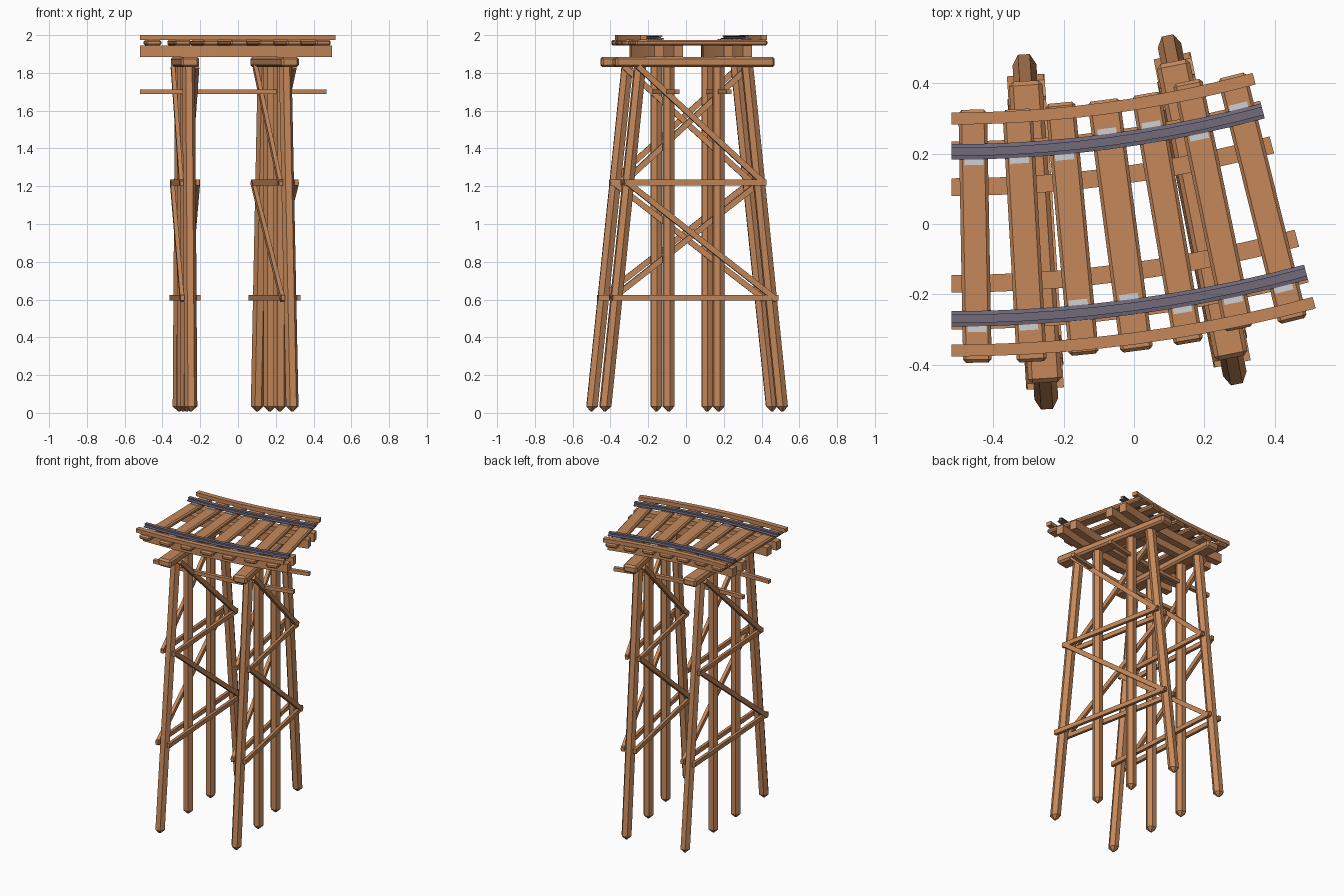
import bpy, bmesh, math, random
from mathutils import Vector, Matrix

if "Cube" in bpy.data.objects:
    bpy.data.objects.remove(bpy.data.objects["Cube"])

random.seed(4)
CX, CY, MID = -0.52, 3.63, 3.66      # curve centre and track centreline radius
SWEEP = math.radians(15)


def material(name, rgb):
    m = bpy.data.materials.new(name)
    m.diffuse_color = (*rgb, 1)
    m.use_nodes = True
    m.node_tree.nodes["Principled BSDF"].inputs["Base Color"].default_value = m.diffuse_color
    return m


WOOD = material("timber brown", (0.56, 0.25, 0.105))
STEEL = material("rail steel", (0.165, 0.145, 0.195))
PLATE = material("pale plate metal", (0.62, 0.63, 0.64))


def frame(angle, radius=MID):
    """Matrix whose x runs along the track and y points to the curve centre."""
    pos = Vector((CX + radius * math.sin(angle), CY - radius * math.cos(angle), 0))
    return Matrix.Translation(pos) @ Matrix.Rotation(angle, 4, 'Z')


def finish(name, bm, mat, matrix=Matrix(), bevel=0):
    bmesh.ops.recalc_face_normals(bm, faces=bm.faces)
    me = bpy.data.meshes.new(name)
    bm.to_mesh(me)
    bm.free()
    me.materials.append(mat)
    ob = bpy.data.objects.new(name, me)
    ob.matrix_world = matrix
    bpy.context.collection.objects.link(ob)
    if bevel:
        mod = ob.modifiers.new("bevel", 'BEVEL')
        mod.width, mod.segments = bevel, 1
    return ob


def loft(bm, rings):
    """Skin closed rings of points and cap both ends."""
    vs = [[bm.verts.new(p) for p in r] for r in rings]
    n = len(vs[0])
    for a, b in zip(vs, vs[1:]):
        for i in range(n):
            bm.faces.new((a[i], a[(i + 1) % n], b[(i + 1) % n], b[i]))
    bm.faces.new(vs[0])
    bm.faces.new(vs[-1])


def box(bm, lo, hi):
    ring = lambda z: [(lo[0], lo[1], z), (hi[0], lo[1], z), (hi[0], hi[1], z), (lo[0], hi[1], z)]
    loft(bm, [ring(lo[2]), ring(hi[2])])


def beam(bm, x, a, b, thick, depth):
    """Board in a plane of constant x, from (y, z) a to (y, z) b."""
    a, b = Vector((x, *a)), Vector((x, *b))
    d = (b - a).normalized()
    side = Vector((depth / 2, 0, 0))
    up = d.cross(Vector((1, 0, 0))) * thick / 2
    ring = lambda p: [p + side + up, p - side + up, p - side - up, p + side - up]
    loft(bm, [ring(a), ring(b)])


def arc(name, profile, mat, steps=10):
    """Sweep a (radius, z) profile along the curve."""
    bm = bmesh.new()
    rings = []
    for i in range(steps + 1):
        t = SWEEP * i / steps
        rings.append([(CX + r * math.sin(t), CY - r * math.cos(t), z) for r, z in profile])
    loft(bm, rings)
    return finish(name, bm, mat)


def rect(r, w, z0, z1):
    return [(r - w / 2, z0), (r + w / 2, z0), (r + w / 2, z1), (r - w / 2, z1)]


def lean(z):
    return 0.48 - 0.19 * z / 1.83     # outer leg offset at height z


# Trestle bents
for tag, deg in (("left", 3.75), ("right", 11.25)):
    m = frame(math.radians(deg))
    # Hexagonal piles with pointed feet
    bm = bmesh.new()
    for s in (-1, 1):
        for foot, top in ((0.48, 0.29), (0.135, 0.135)):
            rings = []
            for z, rad in ((0.008, 0.006), (0.035, 0.034), (1.84, 0.034)):
                y = s * (foot + (top - foot) * z / 1.83)
                rings.append([(rad * math.cos(k * math.pi / 3),
                               y + rad * math.sin(k * math.pi / 3), z) for k in range(6)])
            loft(bm, rings)
    finish(tag + "_piles", bm, WOOD, m)
    # Horizontal girts on both faces
    bm = bmesh.new()
    for z in (0.61, 1.22):
        for x in (-0.042, 0.042):
            e = lean(z) + 0.03
            beam(bm, x, (-e, z), (e, z), 0.03, 0.02)
    finish(tag + "_girts", bm, WOOD, m)
    # Diagonal braces, one direction on each face
    bm = bmesh.new()
    for z0, z1 in ((0.60, 1.225), (1.215, 1.835)):
        for s in (-1, 1):
            beam(bm, s * 0.044, (s * (lean(z0) + 0.02), z0), (-s * (lean(z1) + 0.02), z1), 0.03, 0.022)
    finish(tag + "_braces", bm, WOOD, m)
    # Cap beam
    bm = bmesh.new()
    box(bm, (-0.048, -0.43, 1.83), (0.048, 0.43, 1.885))
    finish(tag + "_cap_beam", bm, WOOD, m, 0.012)

# Lower walers tying the bents together
for tag, r in (("inner", 3.522), ("outer", 3.806)):
    arc(tag + "_waler", rect(r, 0.026, 1.688, 1.712), WOOD)

# Paired deck stringers
for i, r in enumerate((3.42, 3.525, 3.80, 3.905)):
    arc(f"stringer_{i + 1}", rect(r, 0.05, 1.885, 1.944), WOOD)

# Guard timbers
for tag, r in (("inner", 3.33), ("outer", 3.99)):
    arc(tag + "_guard_timber", rect(r, 0.034, 1.974, 2.0), WOOD)

# Steel rails: wide foot, thin web, narrow head
half = [(0.022, 1.977), (0.022, 1.983), (0.006, 1.986), (0.006, 1.991), (0.012, 1.993), (0.012, 1.999)]
RAILS = (3.425, 3.90)
for tag, r in zip(("inner", "outer"), RAILS):
    arc(tag + "_rail", [(r + w, z) for w, z in half] + [(r - w, z) for w, z in reversed(half)], STEEL)

# Cross ties with slight variation, and their rail plates
for i in range(7):
    a = SWEEP * (i + 0.5) / 7
    shift = random.uniform(-0.01, 0.01)
    w = random.uniform(0.040, 0.047)
    bm = bmesh.new()
    box(bm, (-w, -0.36 + shift, 1.944), (w, 0.36 + shift, 1.975))
    finish(f"cross_tie_{i + 1}", bm, WOOD, frame(a + random.uniform(-0.001, 0.001)), 0.009)
    for tag, r in zip(("inner", "outer"), RAILS):
        bm = bmesh.new()
        d = random.choice((-0.008, 0.008))
        box(bm, (-0.027, -0.03 + d, 1.974), (0.027, 0.03 + d, 1.979))
        finish(f"{tag}_rail_plate_{i + 1}", bm, PLATE, frame(a, r))
